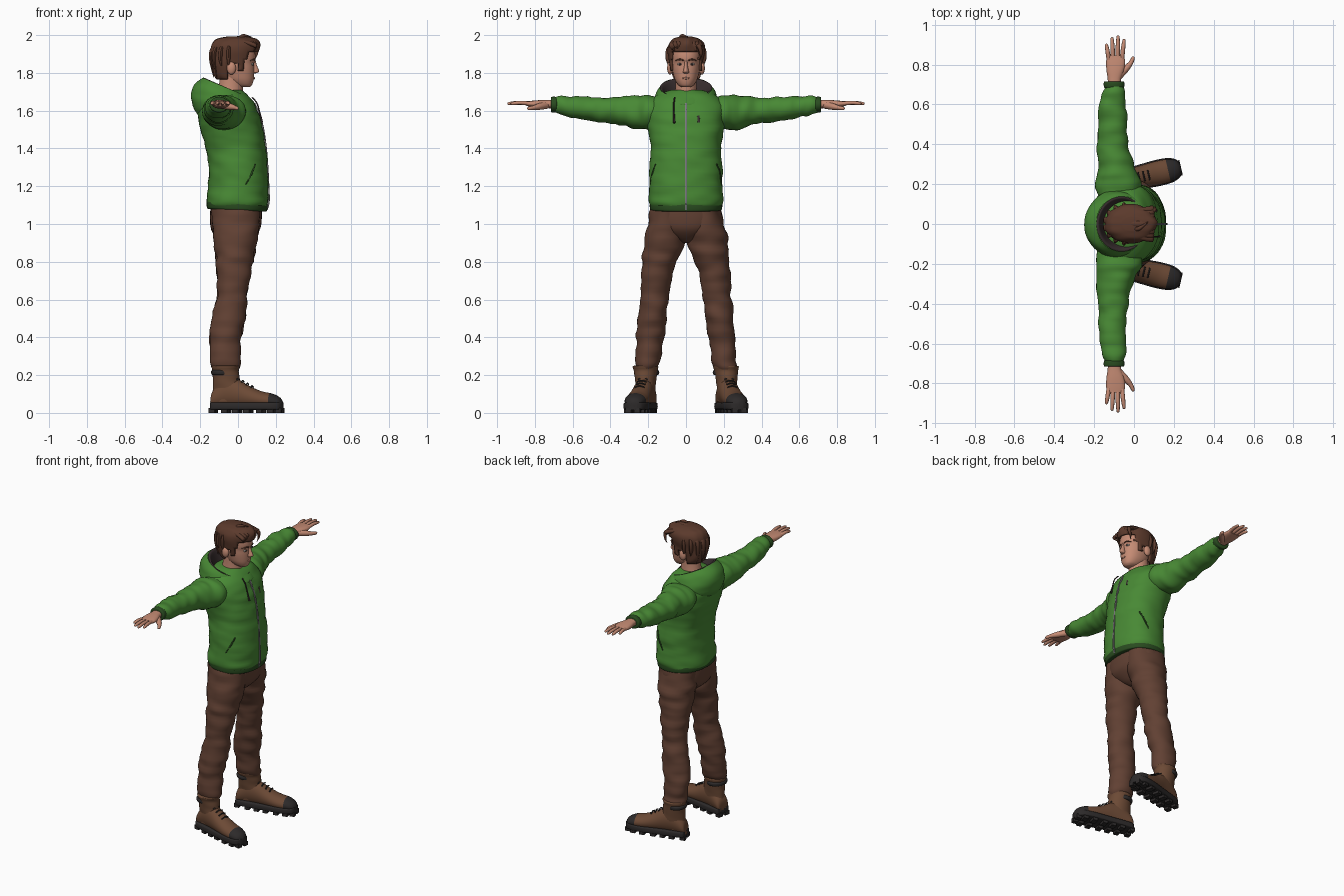
import bpy, bmesh, math
from mathutils import Vector, Matrix, noise

if "Cube" in bpy.data.objects:
    bpy.data.objects.remove(bpy.data.objects["Cube"])


def material(name, *rgb):
    m = bpy.data.materials.new(name)
    m.use_nodes = True
    m.diffuse_color = (*rgb, 1)
    m.node_tree.nodes["Principled BSDF"].inputs["Base Color"].default_value = (*rgb, 1)
    return m


GREEN = material("green cloth", .065, .25, .035)
RIB = material("dark green ribbing", .022, .07, .014)
TROUSER = material("brown trousers", .12, .052, .033)
LEATHER = material("boot leather", .15, .068, .036)
RUBBER = material("black rubber", .026, .023, .023)
SKIN = material("skin", .56, .26, .175)
HAIR = material("brown hair", .105, .042, .025)
LINING = material("hood lining", .04, .027, .028)
METAL = material("grey zip", .2, .2, .2)
WHITE = material("eye white", .6, .55, .5)


def level(z, x0, x1, ry, y=0, tilt=0):
    """Ring around the z axis; tilt raises its back and lowers its front."""
    return Vector(((x0 + x1) / 2, y, z)), Vector(((x1 - x0) / 2, 0, -tilt)), Vector((0, ry, 0))


def across(y, x, z, rx, rz):
    """Ring around the y axis."""
    return Vector((x, y, z)), Vector((rx, 0, 0)), Vector((0, 0, rz))


def along(x, z0, z1, ry):
    """Ring around the x axis."""
    return Vector((x, 0, (z0 + z1) / 2)), Vector((0, ry, 0)), Vector((0, 0, (z1 - z0) / 2))


def spline(a, b, c, d, t):
    return (2 * b + (c - a) * t + (2 * a - 5 * b + 4 * c - d) * t * t
            + (3 * b - a - 3 * c + d) * t ** 3) / 2


def finish(name, bm, mats, place=None, smooth=50):
    bmesh.ops.recalc_face_normals(bm, faces=bm.faces)
    mesh = bpy.data.meshes.new(name)
    bm.to_mesh(mesh)
    bm.free()
    ob = bpy.data.objects.new(name, mesh)
    bpy.context.collection.objects.link(ob)
    for m in mats:
        mesh.materials.append(m)
    if place:
        mesh.transform(place)
    bpy.ops.object.select_all(action='DESELECT')
    bpy.context.view_layer.objects.active = ob
    ob.select_set(True)
    bpy.ops.object.shade_smooth_by_angle(angle=math.radians(smooth))
    return ob


def loft(name, rings, mats, n=32, steps=5, power=2, fold=0, stretch=(9, 9, 24),
         paint=None, keep=None, place=None, caps=True):
    """Smooth skin through rings, with optional cloth folds."""
    bm, rows, last = bmesh.new(), [], len(rings) - 1
    for i in range(last * steps + 1):
        k = min(i // steps, last - 1)
        four = [rings[max(0, min(last, k + j))] for j in (-1, 0, 1, 2)]
        c, u, v = (spline(*[r[q] for r in four], i / steps - k) for q in range(3))
        row = []
        for a in range(n):
            co, si = math.cos(math.tau * a / n), math.sin(math.tau * a / n)
            d = (u * math.copysign(abs(co) ** (2 / power), co)
                 + v * math.copysign(abs(si) ** (2 / power), si))
            p = c + d
            wave = noise.noise(Vector([p[j] * stretch[j] for j in range(3)]))
            row.append(bm.verts.new(p + d.normalized() * wave * fold))
        rows.append(row)
    for r, s in zip(rows, rows[1:]):
        for a in range(n):
            bm.faces.new((r[a], r[a - 1], s[a - 1], s[a]))
    if caps:
        bm.faces.new(rows[0])
        bm.faces.new(rows[-1])
    if keep:
        bad = [f for f in bm.faces if not keep(f.calc_center_median())]
        bmesh.ops.delete(bm, geom=bad, context='FACES')
    for f in bm.faces if paint else ():
        f.material_index = paint(f.calc_center_median())
    return finish(name, bm, mats, place)


def tube(name, pts, radii, mat, flat=1, snap=None):
    """Tapered strand through points, optionally laid on a surface."""
    pts = [Vector(p) for p in pts]
    if snap:
        pts = [snap.closest_point_on_mesh(p)[1] for p in pts]
    t = (pts[-1] - pts[0]).normalized()
    side = t.cross(Vector((0, 0, 1)) if abs(t.z) < .9 else Vector((1, 0, 0))).normalized()
    up = side.cross(t)
    return loft(name, [(p, side * r, up * r * flat) for p, r in zip(pts, radii)], [mat], n=10, steps=4)


def ball(name, centre, size, mat):
    bm = bmesh.new()
    bmesh.ops.create_uvsphere(bm, u_segments=20, v_segments=12, radius=1)
    return finish(name, bm, [mat], Matrix.Translation(centre) @ Matrix.Diagonal((*size, 1)))


# Jacket body, hem and zip
body = [(1.09, -.16, .152, .186), (1.12, -.168, .162, .196), (1.2, -.158, .16, .194),
        (1.3, -.156, .155, .194), (1.4, -.17, .147, .186), (1.5, -.2, .133, .2),
        (1.58, -.213, .112, .21), (1.64, -.2, .085, .2), (1.685, -.17, .05, .15), (1.71, -.12, .02, .08)]
jacket = loft("jacket_body", [level(*r) for r in body], [GREEN], n=48, power=2.25, fold=.007)
loft("jacket_hem", [level(z, -.158 - e, .148 + e, .184 + e, tilt=.007) for z, e in
     ((1.072, -.01), (1.075, .004), (1.09, .008), (1.11, .007), (1.122, 0))],
     [RIB], n=48, power=2.25)
loft("zip", [level(z, x - .015, x + .006, .006) for z, x in
             [(1.073, .15)] + [(r[0], r[2]) for r in body[1:8]]], [METAL], n=8, power=5)

# Hood with dark lining
hood = [(1.59, -.2, .085, .165, -.03), (1.625, -.236, .09, .172, -.01), (1.665, -.25, .085, .168, .02),
        (1.7, -.228, .075, .155, .042), (1.722, -.188, .064, .138, .052),
        (1.715, -.172, .052, .122, .05), (1.65, -.15, .03, .085, .03)]
loft("hood", [level(z, a, b, r, 0, t) for z, a, b, r, t in hood[:5]], [GREEN], n=48, fold=.006, caps=False)
loft("hood_lining", [level(z, a, b, r, 0, t) for z, a, b, r, t in hood[4:]], [LINING], n=48, caps=False)

# Drawstring and chest tag
tube("drawstring", [(.075, -.06, 1.67), (.1, -.064, 1.64), (.115, -.064, 1.59), (.128, -.062, 1.535)],
     [.004, .004, .004, .006], LINING)
tube("chest_tag", [(.13, .07, 1.58), (.14, .072, 1.54)], [.007, .007], LINING, .4, jacket)

# Trouser seat
loft("trouser_seat", [level(1.1, -.145, .125, .18), level(1.03, -.148, .126, .19),
                      level(.97, -.14, .115, .16), level(.92, -.09, .07, .07), level(.9, -.04, .03, .02)],
     [TROUSER], n=40, power=2.2)

for side, s in (("left", 1), ("right", -1)):
    # Sleeve and cuff
    sleeve = [(.1, -.075, 1.595, .1, .08), (.2, -.075, 1.592, .115, .09), (.26, -.085, 1.59, .1, .09),
              (.33, -.098, 1.598, .086, .078), (.4, -.105, 1.6, .077, .068), (.5, -.108, 1.608, .07, .063),
              (.6, -.108, 1.62, .066, .057), (.66, -.105, 1.627, .057, .05), (.695, -.1, 1.63, .046, .041)]
    loft(side + "_sleeve", [across(y * s, *r) for y, *r in sleeve], [GREEN], fold=.012, stretch=(9, 22, 9))
    loft(side + "_cuff", [across(y * s, -.1, 1.632, .048 + e, .038 + e) for y, e in
                          ((.682, -.006), (.686, .002), (.7, .004), (.713, .002), (.716, -.008))], [RIB])

    # Hand, fingers and thumb
    palm = [(.69, -.1, 1.634, .032, .024), (.73, -.098, 1.635, .034, .022), (.77, -.094, 1.635, .044, .021),
            (.81, -.092, 1.636, .048, .017), (.845, -.093, 1.637, .043, .012)]
    loft(side + "_palm", [across(y * s, *r) for y, *r in palm], [SKIN], n=20, power=2.4)
    for finger, x0, x1, tip in (("little", -.126, -.138, .905), ("ring", -.105, -.11, .937),
                                ("middle", -.083, -.08, .945), ("index", -.061, -.05, .928)):
        tube(f"{side}_{finger}_finger", [(x0, .82 * s, 1.636), ((x0 + x1) / 2, (.82 + tip) / 2 * s, 1.642),
             (x1, (tip - .008) * s, 1.638), (x1, tip * s, 1.637)], [.011, .011, .008, .002], SKIN)
    tube(side + "_thumb", [(-.085, .735 * s, 1.63), (-.045, .775 * s, 1.622), (-.018, .805 * s, 1.616),
                           (-.004, .832 * s, 1.612), (-.001, .84 * s, 1.611)], [.02, .018, .012, .009, .002], SKIN)

    # Trouser leg
    leg = [(1.08, -.14, .12, .085, .098), (.97, -.135, .11, .104, .106), (.88, -.125, .095, .106, .118),
           (.8, -.118, .08, .09, .14), (.7, -.112, .06, .08, .155), (.6, -.115, .046, .075, .166),
           (.5, -.138, .04, .074, .178), (.4, -.148, .018, .07, .19), (.3, -.145, .01, .066, .203),
           (.25, -.14, .01, .062, .208), (.225, -.125, 0, .05, .21)]
    loft(side + "_trouser_leg", [level(z, a, b, r, y * s) for z, a, b, r, y in leg], [TROUSER],
         fold=.013, stretch=(8, 8, 20))

    # Boot: shaft, strap, foot with rubber toe, treaded sole
    place = Matrix.Translation((-.062, .214 * s, 0)) @ Matrix.Rotation(math.radians(13 * s), 4, 'Z')
    shaft = [(.06, -.07, .06, .045), (.12, -.072, .085, .05), (.17, -.072, .072, .055),
             (.22, -.073, .066, .062), (.245, -.077, .072, .068), (.25, -.066, .06, .058)]
    loft(side + "_boot_shaft", [level(*r) for r in shaft], [LEATHER], fold=.004, place=place)
    loft(side + "_boot_strap", [level(z, -.074 - e, .035, .061 + e) for z, e in
         ((.2, -.004), (.205, .005), (.222, .006), (.228, -.004))], [RUBBER], place=place)
    foot = [(-.08, .06, .025), (-.07, .12, .044), (0, .19, .052), (.06, .18, .054), (.12, .145, .057),
            (.19, .115, .06), (.25, .102, .056), (.29, .082, .04), (.306, .06, .015)]
    loft(side + "_boot_foot", [along(x, .025, z, r) for x, z, r in foot], [LEATHER, RUBBER],
         paint=lambda c: int(c.x > .235), place=place)
    loft(side + "_boot_sole", [along(x, .016, .056, r + .006) for x, z, r in foot], [RUBBER],
         power=6, place=place)
    bm = bmesh.new()
    for x, z, r in foot[1:-1]:
        for w in (-1, 1):
            spot = Matrix.Translation((x, w * r * .6, .013)) @ Matrix.Diagonal((.032, r * .75, .026, 1))
            bmesh.ops.create_cube(bm, size=1, matrix=spot)
    finish(side + "_boot_treads", bm, [RUBBER], place, 30)
    for i in range(4):
        x, z = .065 + .025 * i, .185 - .014 * i
        tube(f"{side}_lace_{i}", [place @ Vector((x, w * .026, z - .007 * abs(w))) for w in (-1, 0, 1)],
             [.004] * 3, RUBBER)

    # Pocket slit
    tube(side + "_pocket", [(.1, .17 * s, 1.32), (.08, .19 * s, 1.27), (.045, .21 * s, 1.21)],
         [.004, .005, .003], RIB, 1, jacket)

# Neck and head
loft("neck", [level(1.6, -.13, .02, .075), level(1.7, -.105, .025, .058), level(1.8, -.095, .03, .056)], [SKIN])
skull = [(1.724, .01, .06, .02), (1.735, -.025, .073, .04), (1.76, -.065, .082, .057), (1.79, -.09, .085, .067),
         (1.82, -.11, .086, .074), (1.85, -.12, .086, .077), (1.875, -.125, .093, .079), (1.91, -.125, .09, .08),
         (1.95, -.11, .075, .07), (1.97, -.08, .05, .05)]
head = loft("head", [level(*r) for r in skull], [SKIN], power=2.2)
loft("nose", [level(z, .06, x, r) for z, x, r in
              ((1.797, .09, .01), (1.802, .106, .016), (1.812, .112, .014), (1.84, .1, .009), (1.87, .092, .008))],
     [SKIN], n=16)
tube("lips", [(.1, y, 1.77) for y in (-.024, 0, .024)], [.003, .006, .003], SKIN, 1, head)
for side, s in (("left", 1), ("right", -1)):
    ball(side + "_ear", (-.035, .084 * s, 1.825), (.024, .016, .034), SKIN)
    ball(side + "_eye", (.075, .032 * s, 1.846), (.009, .014, .006), WHITE)
    ball(side + "_iris", (.081, .032 * s, 1.846), (.005, .006, .006), LINING)
    tube(side + "_eyebrow", [(.1, .013 * s, 1.863), (.09, .035 * s, 1.87), (.07, .06 * s, 1.864)],
         [.004, .005, .002], HAIR, 1, head)


# Hair cap cut along the hairline, with loose locks
def hairline(c):
    return c.z > (1.915 if c.x > .055 else 1.875 if c.x > .03 else 1.815 if c.x > 0
                  else 1.85 if c.x > -.06 else 1.765)


cap = [(1.75, -.1, .03, .055), (1.78, -.125, .06, .074), (1.82, -.14, .085, .086), (1.87, -.148, .094, .094),
       (1.92, -.148, .112, .098), (1.955, -.138, .115, .092), (1.98, -.112, .095, .07), (1.992, -.06, .05, .035)]
hair = loft("hair_cap", [level(*r) for r in cap], [HAIR], n=48, fold=.009, stretch=(10, 35, 12), keep=hairline)
solid = hair.modifiers.new("thickness", 'SOLIDIFY')
solid.thickness = .012
for i in range(9):
    y = -.075 + .019 * i
    tube(f"front_lock_{i}", [(-.07, y * .6, 1.975), (.02, y * .8, 1.985 - abs(y) * .25),
         (.095, y, 1.965 - abs(y) * .3), (.112 - abs(y) * .4, y + .015, 1.915 + .012 * (i % 3))],
         [.008, .018, .015, .002], HAIR, .7)
for i in range(8):
    a = math.radians(100 + 160 * i / 7)
    x, y = math.cos(a), math.sin(a)
    tube(f"back_lock_{i}", [(-.03 + x * .05, y * .045, 1.97), (-.03 + x * .105, y * .085, 1.93),
         (-.03 + x * .117, y * .094, 1.87), (-.03 + x * .1, y * .084, 1.825 if abs(y) > .8 else 1.775)],
         [.008, .018, .016, .003], HAIR, .6)
tube("falling_lock", [(.07, .05, 1.955), (.1, .07, 1.94), (.098, .08, 1.9), (.088, .074, 1.87)],
     [.012, .012, .008, .002], HAIR)
tube("crown_tuft", [(.0, -.03, 1.975), (.03, -.02, 1.996), (.07, .01, 1.99)], [.012, .01, .002], HAIR)
